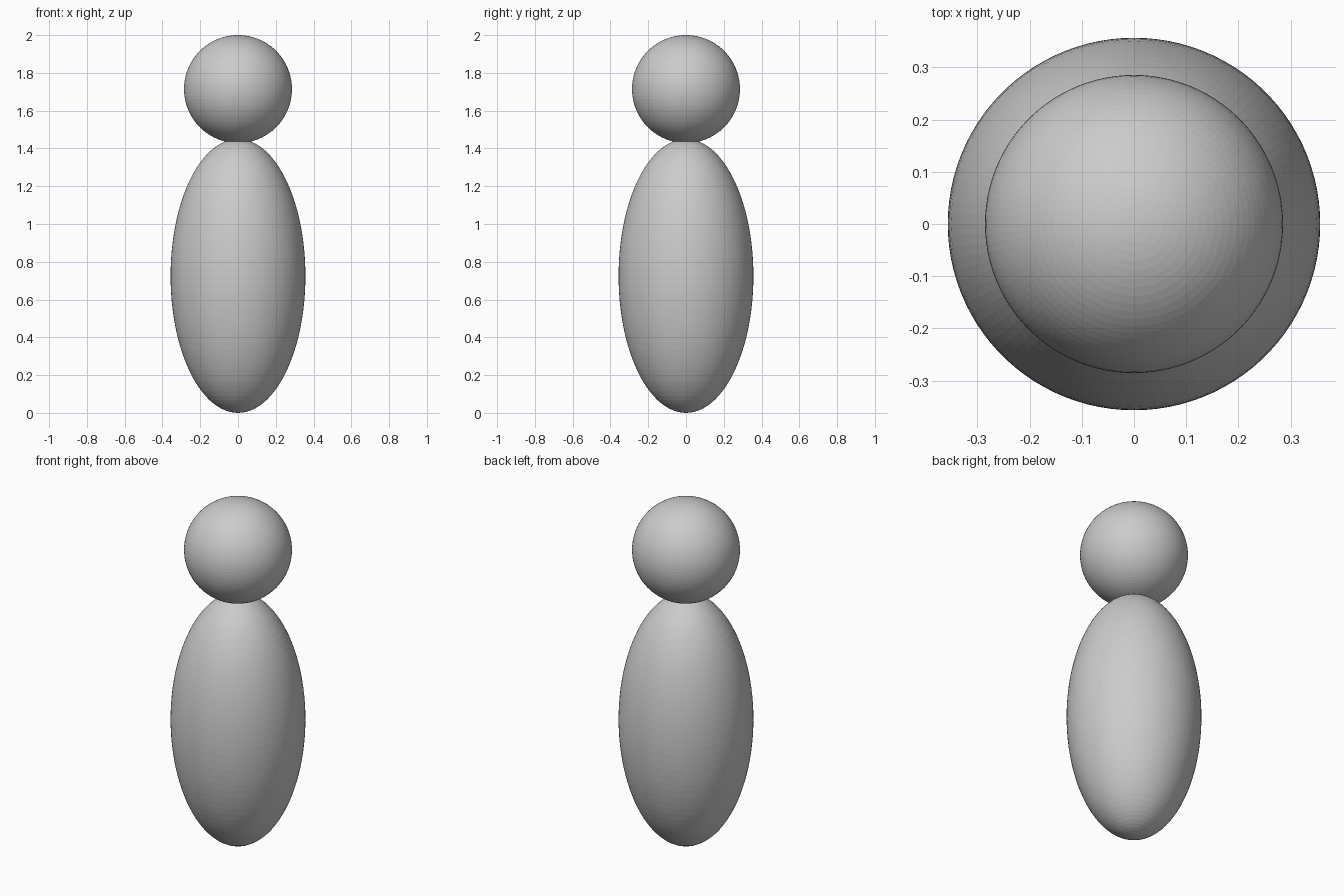
import bpy

if "Cube" in bpy.data.objects:
    bpy.data.objects.remove(bpy.data.objects["Cube"])


def ball(name, radius, half_height, z):
    """Finely faceted ellipsoid centred on the z axis."""
    bpy.ops.mesh.primitive_uv_sphere_add(segments=100, ring_count=50, radius=1, location=(0, 0, z))
    ob = bpy.context.object
    ob.name = name
    ob.scale = (radius, radius, half_height)
    bpy.ops.object.transform_apply(location=False, rotation=False, scale=True)
    bpy.ops.object.shade_flat()
    return ob


# Tall egg-shaped body standing on the ground
ball("body", 0.357, 0.725, 0.725)

# Round head, slightly sunk into the body
ball("head", 0.2857, 0.2857, 2 - 0.2857)
